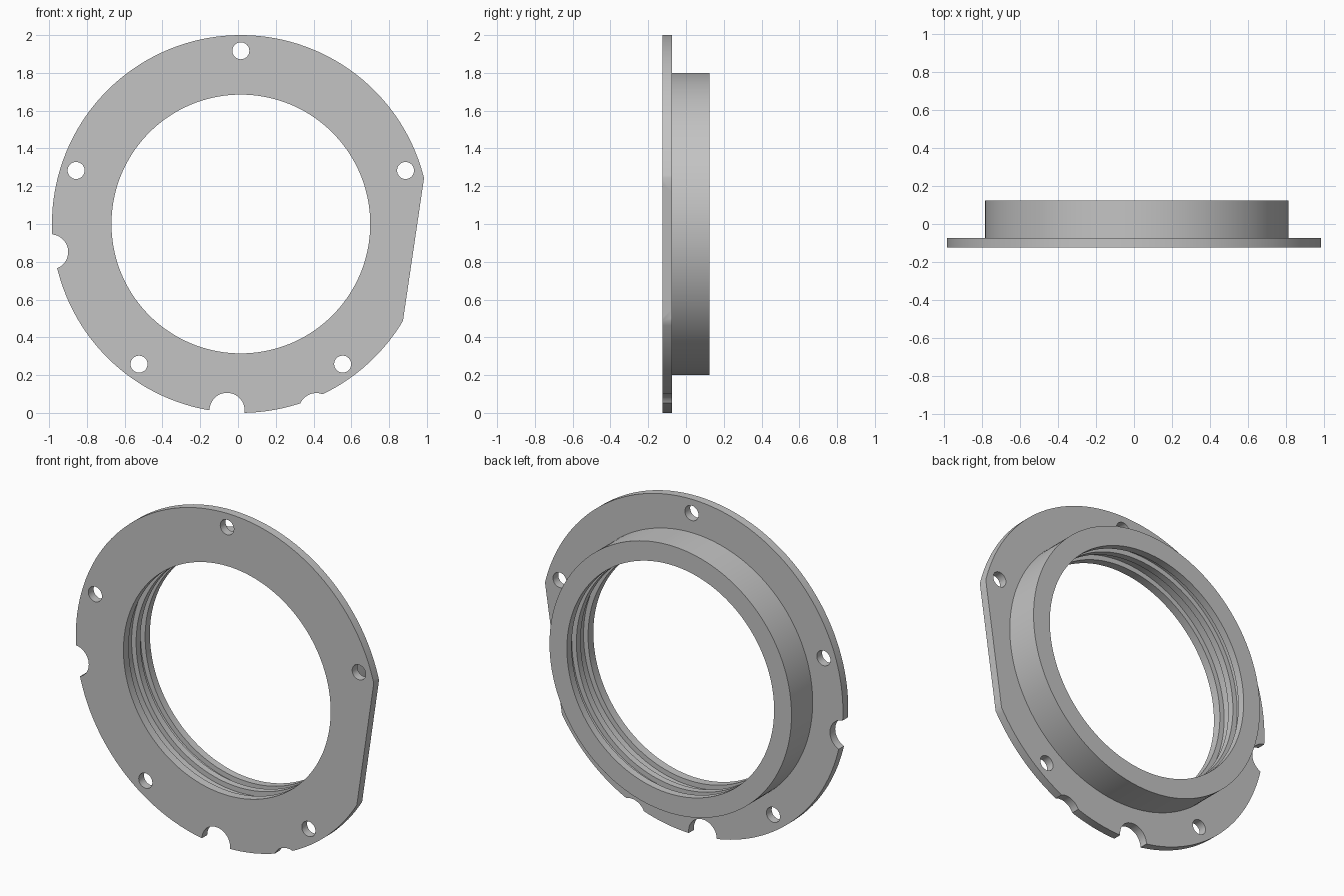
import bpy, bmesh, math
from mathutils import Matrix, Vector

cube = bpy.data.objects.get("Cube")
if cube:
    bpy.data.objects.remove(cube)

CENTRE = Vector((0.015, 0, 1.0))
FRONT, STEP, BACK = -0.125, -0.075, 0.125
BORE, BOSS, FLANGE = 0.685, 0.80, 1.0
GROOVE = 0.715

metal = bpy.data.materials.new("light_grey_metal")
metal.use_nodes = True
grey = (0.55, 0.55, 0.55, 1)
metal.diffuse_color = grey
metal.node_tree.nodes["Principled BSDF"].inputs["Base Color"].default_value = grey


def make_object(name, bm):
    bmesh.ops.recalc_face_normals(bm, faces=bm.faces)
    mesh = bpy.data.meshes.new(name)
    bm.to_mesh(mesh)
    bm.free()
    mesh.materials.append(metal)
    obj = bpy.data.objects.new(name, mesh)
    bpy.context.collection.objects.link(obj)
    return obj


def lathe(name, profile, segments=144):
    """Revolve a closed (radius, y) profile around the y axis."""
    bm = bmesh.new()
    rings = []
    for i in range(segments):
        a = math.tau * i / segments
        rings.append([bm.verts.new(CENTRE + Vector((r * math.sin(a), y, r * math.cos(a))))
                      for r, y in profile])
    n = len(profile)
    for i in range(segments):
        p, q = rings[i], rings[(i + 1) % segments]
        for j in range(n):
            k = (j + 1) % n
            bm.faces.new((p[j], p[k], q[k], q[j]))
    return make_object(name, bm)


def add_drill(bm, x, z, radius, segments):
    turn = Matrix.Translation((x, -0.1, z)) @ Matrix.Rotation(math.pi / 2, 4, 'X')
    bmesh.ops.create_cone(bm, cap_ends=True, segments=segments, radius1=radius,
                          radius2=radius, depth=0.2, matrix=turn)


# Flanged ring with two seal grooves inside the bore
profile = [(FLANGE, FRONT), (FLANGE, STEP), (BOSS, STEP), (BOSS, BACK), (BORE, BACK)]
for near, far in ((0.16, 0.205), (0.05, 0.12)):
    profile += [(BORE, FRONT + far), (GROOVE, FRONT + far),
                (GROOVE, FRONT + near), (BORE, FRONT + near)]
profile.append((BORE, FRONT))
ring = lathe("flanged_ring", profile)

# Bolt holes, edge notches and the flat side
bm = bmesh.new()
for i in range(5):
    a = math.tau * i / 5
    add_drill(bm, CENTRE.x + 0.917 * math.sin(a), CENTRE.z + 0.917 * math.cos(a), 0.045, 32)
for x, z in ((-0.992, 0.852), (-0.058, 0.013), (0.415, 0.012)):
    add_drill(bm, x, z, 0.093, 48)
flat = (Matrix.Translation(CENTRE) @ Matrix.Rotation(math.radians(8.4), 4, 'Y')
        @ Matrix.Translation((0.924 + 0.15, 0, 0)) @ Matrix.Diagonal((0.3, 0.6, 1.2, 1)))
bmesh.ops.create_cube(bm, size=1, matrix=flat)
cutter = make_object("edge_cutter", bm)
cutter.hide_render = True

cut = ring.modifiers.new("cut", 'BOOLEAN')
cut.operation = 'DIFFERENCE'
cut.solver = 'EXACT'
cut.object = cutter
bpy.ops.object.select_all(action='DESELECT')
bpy.context.view_layer.objects.active = ring
ring.select_set(True)
bpy.ops.object.modifier_apply(modifier=cut.name)
bpy.data.objects.remove(cutter)
bpy.ops.object.shade_smooth_by_angle(angle=math.radians(30))
